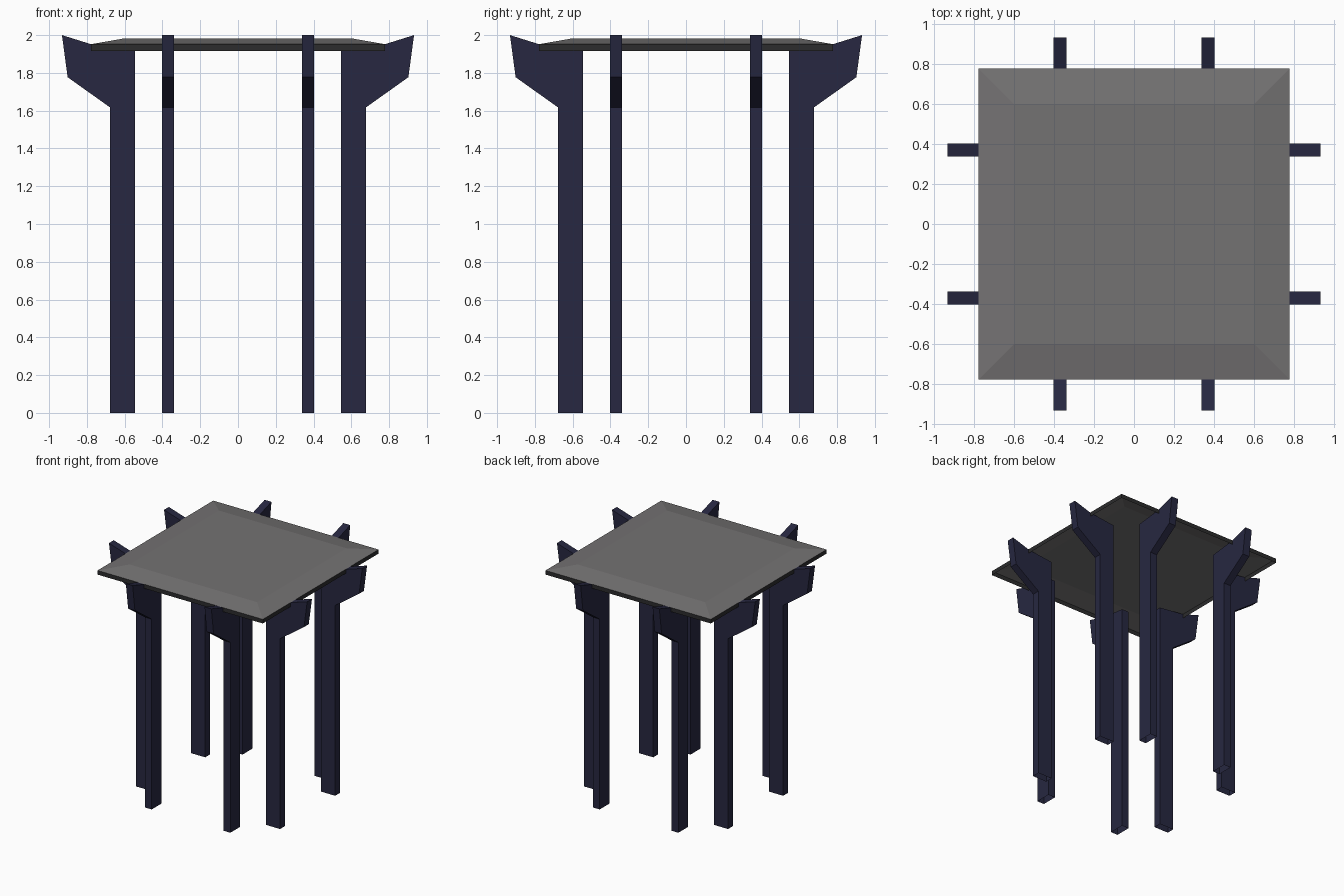
import bpy
import bmesh
import math
from mathutils import Matrix

if "Cube" in bpy.data.objects:
    bpy.data.objects.remove(bpy.data.objects["Cube"])


def material(name, rgb):
    m = bpy.data.materials.new(name)
    m.diffuse_color = (*rgb, 1)
    m.use_nodes = True
    m.node_tree.nodes["Principled BSDF"].inputs["Base Color"].default_value = m.diffuse_color
    return m


navy = material("dark navy", (0.020, 0.0205, 0.052))
grey = material("warm grey", (0.175, 0.169, 0.170))
charcoal = material("charcoal", (0.025, 0.025, 0.026))


def add_object(name, bm, *mats):
    me = bpy.data.meshes.new(name)
    bm.to_mesh(me)
    bm.free()
    for m in mats:
        me.materials.append(m)
    ob = bpy.data.objects.new(name, me)
    bpy.context.collection.objects.link(ob)
    return ob


# Roof slab: square shell open below, shallow bevelled grey top and dark rim
bm = bmesh.new()
rings = []
for half, z in ((0.777, 1.917), (0.777, 1.952), (0.6, 1.983)):
    rings.append([bm.verts.new((sx * half, sy * half, z))
                  for sx, sy in ((-1, -1), (1, -1), (1, 1), (-1, 1))])
bm.faces.new(rings[2])
for lo, hi in zip(rings, rings[1:]):
    for i in range(4):
        j = (i + 1) % 4
        bm.faces.new((lo[i], lo[j], hi[j], hi[i]))
bm.normal_update()
for f in bm.faces:
    f.material_index = 0 if f.normal.z > 0.5 else 1
add_object("roof_slab", bm, grey, charcoal)

# Pillars: flat profile with flared bracket, open at the foot, two on each side
PROFILE = ((0.545, 0), (0.677, 0), (0.677, 1.617), (0.902, 1.777),
           (0.932, 2.0), (0.775, 1.951), (0.545, 1.925))
HALF_THICK = 0.032
for side, label in enumerate(("right", "back", "left", "front")):
    for offset, n in ((-0.37, 1), (0.37, 2)):
        bm = bmesh.new()
        face = bm.faces.new([bm.verts.new((x, offset - HALF_THICK, z)) for x, z in PROFILE])
        ext = bmesh.ops.extrude_face_region(bm, geom=[face], use_keep_orig=True)
        moved = [v for v in ext["geom"] if isinstance(v, bmesh.types.BMVert)]
        bmesh.ops.translate(bm, verts=moved, vec=(0, 2 * HALF_THICK, 0))
        bmesh.ops.recalc_face_normals(bm, faces=bm.faces)
        foot = [f for f in bm.faces if all(v.co.z < 0.001 for v in f.verts)]
        bmesh.ops.delete(bm, geom=foot, context='FACES_ONLY')
        bm.transform(Matrix.Rotation(side * math.pi / 2, 4, 'Z'))
        add_object(f"{label}_pillar_{n}", bm, navy)
